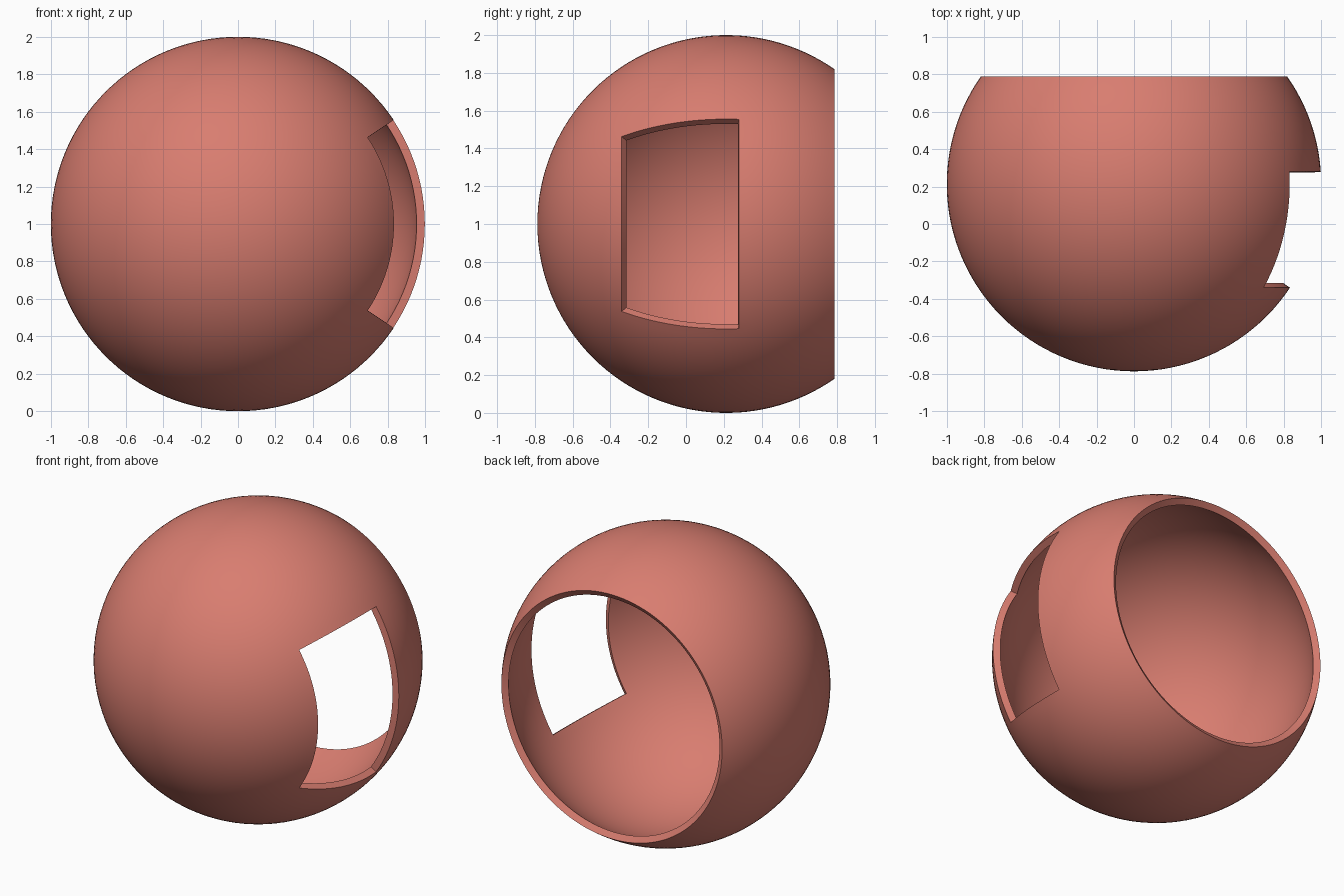
import bpy, bmesh
from math import sin, cos, radians

if "Cube" in bpy.data.objects:
    bpy.data.objects.remove(bpy.data.objects["Cube"])

CENTRE_Y, WALL = 0.213, 0.044
SEG = 128                       # steps around the y axis
HALF = 12                       # window half-width in steps (33.75 degrees)
LAT_FRONT, LAT_BACK, LAT_RIM = -33.6, 3.8, 35.0


def steps(a, b, n):
    return [a + (b - a) * i / n for i in range(n)]


# Latitudes measured along y, with rows landing on the window edges and rim
lats = (steps(-90, LAT_FRONT, 20)[1:] + steps(LAT_FRONT, LAT_BACK, 14)
        + steps(LAT_BACK, LAT_RIM, 12) + [LAT_RIM])

# Open sphere shell around the y axis
bm = bmesh.new()
pole = bm.verts.new((0, CENTRE_Y - 1, 1))
rows = []
for lat in lats:
    r, y = cos(radians(lat)), sin(radians(lat)) + CENTRE_Y
    rows.append([bm.verts.new((r * cos(radians(360 * j / SEG)), y,
                               1 + r * sin(radians(360 * j / SEG))))
                 for j in range(SEG)])

for j in range(SEG):
    k = (j + 1) % SEG
    bm.faces.new((pole, rows[0][j], rows[0][k]))
    in_window = j < HALF or j >= SEG - HALF
    for i in range(len(rows) - 1):
        # Leave the side window open
        mid = (lats[i] + lats[i + 1]) / 2
        if in_window and LAT_FRONT < mid < LAT_BACK:
            continue
        bm.faces.new((rows[i][j], rows[i + 1][j], rows[i + 1][k], rows[i][k]))

# Face outwards
for f in bm.faces:
    f.normal_update()
    c = f.calc_center_median()
    c.y -= CENTRE_Y
    c.z -= 1
    if f.normal.dot(c) < 0:
        f.normal_flip()
mesh = bpy.data.meshes.new("hollow_shell")
bm.to_mesh(mesh)
bm.free()
shell = bpy.data.objects.new("hollow_shell", mesh)
bpy.context.collection.objects.link(shell)

# Wall thickness with radial rims
solid = shell.modifiers.new("wall", 'SOLIDIFY')
solid.thickness = WALL
solid.offset = -1

bpy.context.view_layer.objects.active = shell
shell.select_set(True)
bpy.ops.object.modifier_apply(modifier="wall")
bpy.ops.object.shade_smooth_by_angle(angle=radians(30))

mat = bpy.data.materials.new("coral")
mat.diffuse_color = (0.69, 0.205, 0.162, 1)
mat.use_nodes = True
mat.node_tree.nodes["Principled BSDF"].inputs["Base Color"].default_value = mat.diffuse_color
mesh.materials.append(mat)
